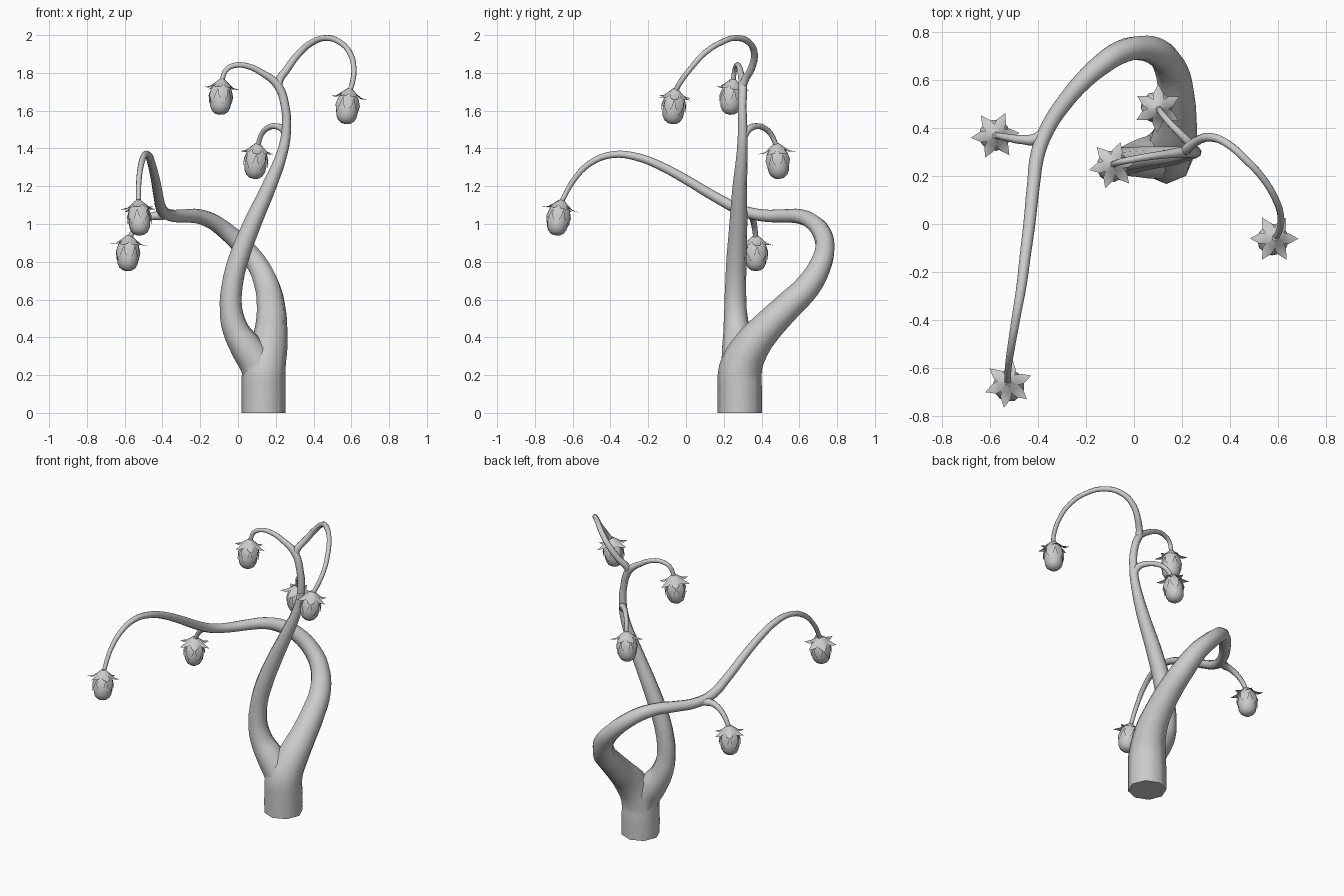
import bpy, bmesh, math
from mathutils import Vector, Matrix


def smooth(ob, angle=40):
    bpy.ops.object.select_all(action='DESELECT')
    ob.select_set(True)
    bpy.context.view_layer.objects.active = ob
    if ob.type == 'CURVE':
        bpy.ops.object.convert(target='MESH')
    bpy.ops.object.shade_smooth_by_angle(angle=math.radians(angle))


def tube(name, pts, bevel=2, res=4):
    """Tapered tube through (x, y, z, radius) points."""
    cu = bpy.data.curves.new(name, 'CURVE')
    cu.dimensions = '3D'
    cu.twist_mode = 'MINIMUM'
    cu.bevel_depth = 1.0
    cu.bevel_resolution = bevel
    cu.resolution_u = res
    cu.use_fill_caps = True
    sp = cu.splines.new('BEZIER')
    sp.bezier_points.add(len(pts) - 1)
    for bp, (x, y, z, r) in zip(sp.bezier_points, pts):
        bp.co = (x, y, z)
        bp.radius = r
        bp.handle_left_type = bp.handle_right_type = 'AUTO'
    ob = bpy.data.objects.new(name, cu)
    bpy.context.collection.objects.link(ob)
    smooth(ob, 60)


def finish(name, bm, matrix):
    me = bpy.data.meshes.new(name)
    bm.transform(matrix)
    bm.to_mesh(me)
    bm.free()
    ob = bpy.data.objects.new(name, me)
    bpy.context.collection.objects.link(ob)
    smooth(ob)


def leaf_ring(bm, count, start, rows):
    """Ring of pointed leaves; rows are (radius, height, half width)."""
    for k in range(count):
        rot = Matrix.Rotation(start + k * math.tau / count, 3, 'Z')
        prev = None
        for r, h, w in rows:
            if w:
                row = [bm.verts.new(rot @ Vector(c)) for c in
                       ((r - w * .2, -w, h), (r, 0, h + .004), (r - w * .2, w, h))]
            else:
                row = [bm.verts.new(rot @ Vector((r, 0, h)))] * 3
            if prev:
                for i in range(2):
                    quad = [prev[i], row[i], row[i + 1], prev[i + 1]]
                    bm.faces.new(list(dict.fromkeys(quad)))
            prev = row


BUD = [(.014, .004), (.03, -.02), (.046, -.05), (.056, -.085), (.058, -.115),
       (.054, -.145), (.043, -.167), (.024, -.181)]


def flower(name, top, tip, spin):
    """Hanging bud with a hugging sheath and a spreading star of sepals."""
    axis = Vector(top) - Vector(tip)
    mat = (Matrix.Translation(top) @ Vector((0, 0, 1)).rotation_difference(axis).to_matrix().to_4x4()
           @ Matrix.Rotation(spin, 4, 'Z'))
    # bud
    bm = bmesh.new()
    n = 12
    rings = [[bm.verts.new((r * math.cos(i * math.tau / n), r * math.sin(i * math.tau / n), z))
              for i in range(n)] for r, z in BUD]
    for a, b in zip(rings, rings[1:]):
        for i in range(n):
            bm.faces.new((a[i], b[i], b[(i + 1) % n], a[(i + 1) % n]))
    end = bm.verts.new((0, 0, -.185))
    for i in range(n):
        bm.faces.new((rings[-1][i], end, rings[-1][(i + 1) % n]))
    bm.faces.new(rings[0])
    bmesh.ops.recalc_face_normals(bm, faces=bm.faces)
    finish(name + "_bud", bm, mat)
    # sepals
    bm = bmesh.new()
    leaf_ring(bm, 6, 0, [(.012, .002, .007), (.04, -.022, .022),
                         (.066, -.042, .022), (.102, -.046, 0)])
    leaf_ring(bm, 6, math.pi / 6, [(.022, -.008, .012), (.052, -.045, .028),
                                   (.065, -.085, .025), (.063, -.13, 0)])
    finish(name + "_sepals", bm, mat)


# trunk flowing into the curling lower branch
tube("trunk_and_lower_branch", [
    (.135, .285, 0, .117), (.135, .285, .12, .117), (.138, .288, .23, .115),
    (.165, .35, .36, .098), (.177, .44, .465, .084), (.175, .54, .565, .076),
    (.155, .645, .67, .069), (.10, .715, .79, .059), (.02, .735, .885, .053),
    (-.06, .715, .96, .049), (-.13, .67, 1.01, .045), (-.21, .60, 1.04, .039),
    (-.28, .52, 1.043, .035), (-.355, .41, 1.045, .032), (-.40, .30, 1.07, .03),
    (-.42, .16, 1.14, .027), (-.437, 0, 1.235, .025), (-.455, -.14, 1.31, .023),
    (-.47, -.26, 1.355, .021), (-.492, -.39, 1.367, .018), (-.512, -.51, 1.32, .016),
    (-.525, -.60, 1.225, .014), (-.527, -.655, 1.125, .013)])
# upright branch
tube("upper_branch", [
    (.13, .285, .1, .09), (.115, .283, .23, .098), (.045, .276, .345, .086),
    (-.012, .268, .44, .07), (-.037, .262, .55, .06), (-.03, .263, .68, .056),
    (.005, .268, .82, .054), (.075, .277, 1.0, .048), (.165, .285, 1.2, .039),
    (.235, .297, 1.38, .029), (.256, .30, 1.5, .025), (.25, .298, 1.62, .023),
    (.21, .30, 1.735, .023), (.127, .29, 1.80, .017), (.053, .28, 1.835, .015),
    (-.016, .268, 1.84, .014), (-.063, .258, 1.815, .013), (-.085, .25, 1.76, .013)])
# side stems
tube("top_arching_stem", [
    (.225, .30, 1.69, .018), (.215, .305, 1.745, .022), (.26, .345, 1.82, .02),
    (.32, .362, 1.9, .018), (.39, .335, 1.96, .017), (.47, .265, 1.985, .016),
    (.535, .195, 1.965, .015), (.59, .105, 1.91, .015), (.613, .03, 1.83, .014),
    (.606, -.03, 1.75, .014), (.592, -.055, 1.705, .013)])
tube("middle_stem", [
    (.252, .30, 1.44, .018), (.243, .325, 1.495, .02), (.205, .365, 1.517, .017),
    (.16, .41, 1.51, .015), (.125, .45, 1.475, .014), (.105, .478, 1.415, .013)])
tube("lower_side_stem", [
    (-.37, .39, 1.045, .02), (-.41, .355, 1.045, .025), (-.466, .352, 1.037, .019),
    (-.525, .36, 1.0, .016), (-.562, .367, .95, .014), (-.577, .37, .915, .013)])

# flowers
flower("upper_left_flower", (-.085, .25, 1.762), (-.097, .232, 1.577), .2)
flower("upper_right_flower", (.59, -.057, 1.712), (.57, -.073, 1.53), .0)
flower("middle_flower", (.104, .479, 1.422), (.085, .494, 1.237), .5)
flower("front_flower", (-.527, -.66, 1.122), (-.518, -.69, .938), .35)
flower("lower_left_flower", (-.577, .37, .935), (-.587, .37, .752), .1)
